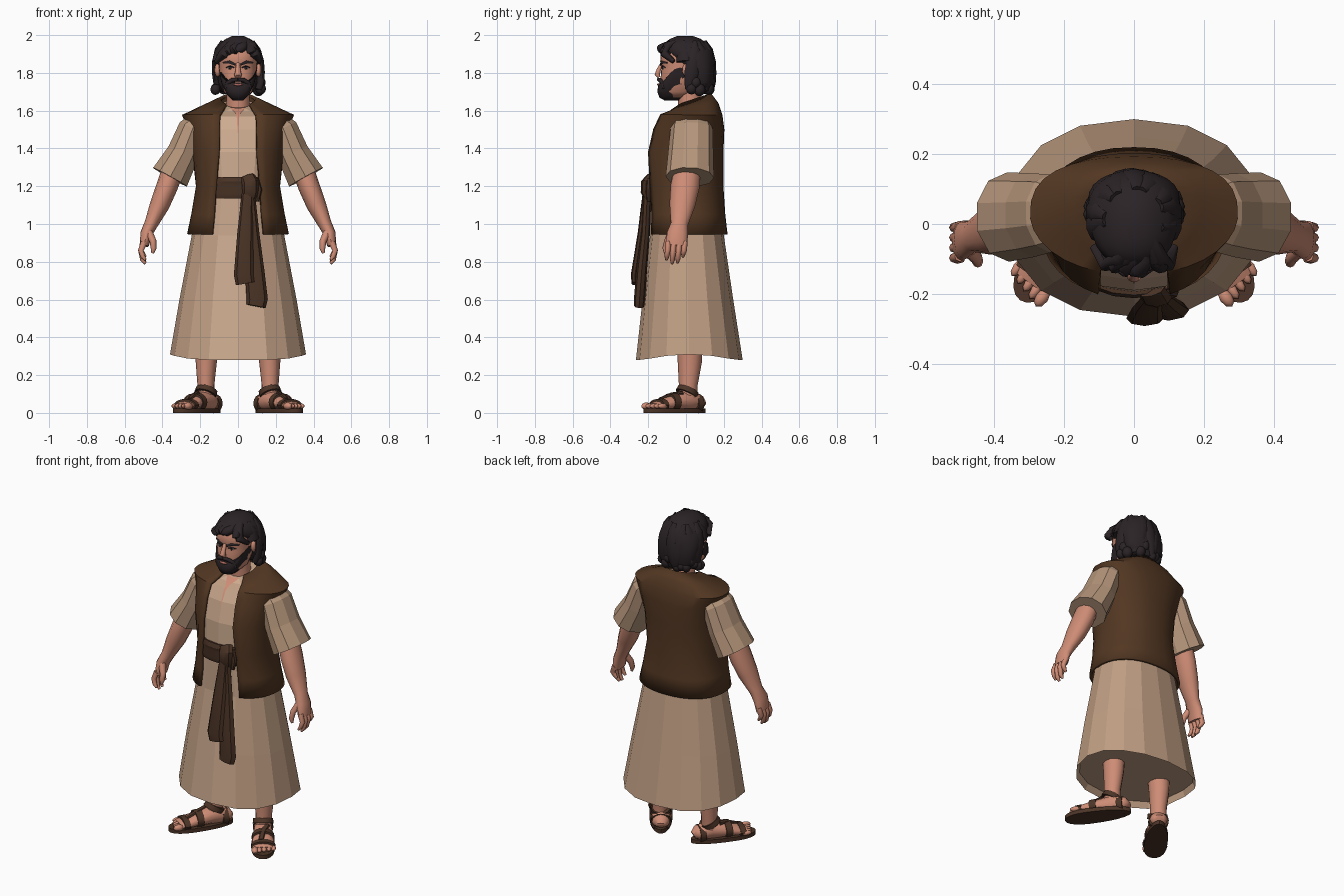
import bpy, bmesh, math, random
from mathutils import Vector, Matrix

random.seed(4)


def material(name, rgb):
    m = bpy.data.materials.new(name)
    m.diffuse_color = (*rgb, 1)
    return m


SKIN = material("skin", (0.62, 0.265, 0.18))
LINEN = material("linen", (0.53, 0.345, 0.228))
LIGHT = material("light_linen", (0.61, 0.405, 0.275))
SLEEVE = material("sleeve_linen", (0.46, 0.30, 0.195))
VEST = material("vest_brown", (0.085, 0.038, 0.016))
SASH = material("sash_brown", (0.066, 0.032, 0.018))
LEATHER = material("leather", (0.072, 0.034, 0.02))
HAIR = material("hair_black", (0.024, 0.017, 0.019))
WHITE = material("eye_white", (0.65, 0.58, 0.52))
LIP = material("lip", (0.42, 0.14, 0.11))


def finish(name, bm, mat, angle=40, mirror=False, xf=None):
    bmesh.ops.recalc_face_normals(bm, faces=bm.faces)
    if xf:
        bm.transform(xf)
    me = bpy.data.meshes.new(name)
    bm.to_mesh(me)
    bm.free()
    me.materials.append(mat)
    if angle:
        for p in me.polygons:
            p.use_smooth = True
        me.set_sharp_from_angle(angle=math.radians(angle))
    ob = bpy.data.objects.new(name, me)
    bpy.context.collection.objects.link(ob)
    if mirror:
        ob.modifiers.new("mirror", 'MIRROR').use_mirror_merge = False
    return ob


def skin_rings(bm, rings, closed=True):
    vs = [[bm.verts.new(p) for p in r] for r in rings]
    n = len(vs[0])
    for a, b in zip(vs, vs[1:]):
        for i in range(n if closed else n - 1):
            j = (i + 1) % n
            bm.faces.new((a[i], a[j], b[j], b[i]))
    if closed:
        bm.faces.new(vs[0])
        bm.faces.new(vs[-1])


def oval(ring, t, q=0.9, front=None, back=None):
    """Point on a level oval: (z, half width, front y, back y, side lift)."""
    z, rx, yf, yb = ring[:4]
    s, c = math.sin(t), math.cos(t)
    qy = (front if c > 0 else back) or q
    lift = ring[4] if len(ring) > 4 else 0
    return Vector((rx * math.copysign(abs(s) ** q, s),
                   (yf + yb) / 2 - (yb - yf) / 2 * math.copysign(abs(c) ** qy, c),
                   z + lift * s ** 4))


def torso_oval(ring, t, q=0.88):
    """Boxier back at the shoulders, and a neckline that dips in front."""
    upper = 1.45 < ring[0]
    p = oval(ring, t, q, 1.1 if upper else None, 0.72 if upper else None)
    p.z += 0.35 * (p.y - 0.1) * min(1, max(0, (ring[0] - 1.575) / 0.1))
    return p


def loft(name, rings, mat, n=16, angle=40, shape=oval):
    bm = bmesh.new()
    skin_rings(bm, [[shape(r, 2 * math.pi * i / n) for i in range(n)] for r in rings])
    return finish(name, bm, mat, angle)


def tube(name, secs, mat, n=10, angle=40, mirror=False, ref=(0, 1, 0), xf=None):
    """Sections: (x, y, z, radius along ref, radius across)."""
    bm = bmesh.new()
    pts = [Vector(s[:3]) for s in secs]
    rings = []
    for i, s in enumerate(secs):
        t = (pts[min(i + 1, len(pts) - 1)] - pts[max(i - 1, 0)]).normalized()
        u = Vector(ref)
        u = (u - u.dot(t) * t).normalized()
        v = t.cross(u)
        rings.append([pts[i] + u * s[3] * math.cos(a) + v * s[4] * math.sin(a)
                      for a in (2 * math.pi * k / n for k in range(n))])
    skin_rings(bm, rings)
    return finish(name, bm, mat, angle, mirror, xf)


def blob(name, loc, size, mat, mirror=False, xf=None, seg=12):
    bm = bmesh.new()
    bmesh.ops.create_uvsphere(bm, u_segments=seg, v_segments=8, radius=1)
    bm.transform(Matrix.Translation(loc) @ Matrix.Diagonal((*size, 1)))
    return finish(name, bm, mat, 60, mirror, xf)


# Long robe, with a recessed underside and a lighter front panel
ROBE = [(0.315, 0.345, -0.245, 0.285, 0.03), (0.28, 0.36, -0.265, 0.30, 0.03),
        (0.60, 0.31, -0.23, 0.25), (0.94, 0.245, -0.19, 0.20), (1.20, 0.195, -0.195, 0.165),
        (1.38, 0.215, -0.19, 0.17), (1.50, 0.235, -0.16, 0.175), (1.57, 0.25, -0.12, 0.165),
        (1.62, 0.17, -0.08, 0.14), (1.655, 0.08, -0.05, 0.105)]
robe = loft("robe", ROBE, LINEN, 16, 0, torso_oval)
robe.data.materials.append(LIGHT)
for p in robe.data.polygons:
    if p.normal.y < -0.5 and abs(p.center.x) < 0.16:
        p.material_index = 1


def robe_front(z, x):
    for a, b in zip(ROBE[1:], ROBE[2:]):
        if a[0] <= z <= b[0]:
            f = (z - a[0]) / (b[0] - a[0])
            r = (z, *(a[k] + f * (b[k] - a[k]) for k in (1, 2, 3)))
            p = torso_oval(r, math.copysign(math.asin((abs(x) / r[1]) ** (1 / 0.88)), x))
            return p + Vector((0, -0.005, 0.002))


# Neck and the narrow collar slit
bm = bmesh.new()
skin_rings(bm, [[robe_front(z, x) for x in (-w, 0, w)]
                for z, w in ((1.48, 0.002), (1.56, 0.006), (1.60, 0.013), (1.625, 0.024), (1.654, 0.042))],
           closed=False)
finish("collar_opening", bm, SKIN)
tube("neck", [(0, 0.03, 1.57, 0.07, 0.07), (0, 0.02, 1.64, 0.062, 0.062), (0, 0.01, 1.74, 0.06, 0.06)], SKIN, 12)

# Open vest: last value is the half width of the front opening
VEST_RINGS = [(0.945, 0.262, -0.20, 0.212, 0, 0.135), (1.05, 0.24, -0.197, 0.20, 0, 0.125),
              (1.20, 0.215, -0.207, 0.19, 0, 0.115), (1.38, 0.235, -0.207, 0.19, 0, 0.10),
              (1.50, 0.256, -0.178, 0.195, 0, 0.098), (1.575, 0.29, -0.138, 0.185, 0, 0.095),
              (1.625, 0.19, -0.094, 0.165, 0, 0.083), (1.675, 0.088, -0.055, 0.128, 0, 0.062)]
bm = bmesh.new()
rings = []
for r in VEST_RINGS:
    a0 = math.asin((r[5] / r[1]) ** (1 / 0.88))
    rings.append([torso_oval(r, a0 + (2 * math.pi - 2 * a0) * i / 28) for i in range(29)])
skin_rings(bm, rings, closed=False)
vest = finish("vest", bm, VEST, 35)
solid = vest.modifiers.new("thickness", 'SOLIDIFY')
solid.thickness, solid.offset = 0.016, 0

# Sash band, knot and hanging tails
loft("sash_band", [(1.135, 0.20, -0.203, 0.165), (1.16, 0.20, -0.212, 0.165),
                   (1.20, 0.20, -0.205, 0.165), (1.225, 0.20, -0.212, 0.165),
                   (1.25, 0.20, -0.203, 0.165)], SASH, 24, 30)
tube("sash_knot", [(0.05, -0.19, 1.25, 0.04, 0.02), (0.065, -0.212, 1.22, 0.045, 0.026),
                   (0.065, -0.214, 1.17, 0.042, 0.026), (0.06, -0.20, 1.13, 0.034, 0.018)],
     SASH, 8, 35, ref=(1, 0, 0))
tube("sash_knot_loop", [(0.09, -0.19, 1.235, 0.02, 0.018), (0.108, -0.195, 1.18, 0.02, 0.018),
                        (0.098, -0.195, 1.12, 0.014, 0.012)], SASH, 8, 35, ref=(1, 0, 0))
tube("sash_long_tail", [(0.055, -0.205, 1.16, 0.035, 0.022), (0.068, -0.215, 0.95, 0.045, 0.024),
                        (0.088, -0.235, 0.75, 0.052, 0.028), (0.102, -0.246, 0.60, 0.056, 0.03),
                        (0.095, -0.248, 0.565, 0.052, 0.028)], SASH, 8, 30, ref=(1, 0, 0))
tube("sash_short_tail", [(0.05, -0.212, 1.16, 0.03, 0.018), (0.038, -0.238, 0.95, 0.042, 0.018),
                         (0.03, -0.27, 0.73, 0.052, 0.022), (0.038, -0.268, 0.685, 0.05, 0.02)],
     SASH, 8, 30, ref=(1, 0, 0))

# Sleeves, arms and hands
tube("sleeve", [(0.20, 0.03, 1.56, 0.09, 0.05), (0.24, 0.03, 1.505, 0.112, 0.08),
                (0.29, 0.025, 1.375, 0.12, 0.09), (0.36, 0.02, 1.248, 0.128, 0.107)], SLEEVE, 10, 0, True)
tube("arm", [(0.34, 0.01, 1.30, 0.07, 0.058), (0.375, -0.005, 1.20, 0.077, 0.057),
             (0.415, -0.02, 1.10, 0.068, 0.052), (0.46, -0.035, 1.0, 0.046, 0.036),
             (0.485, -0.045, 0.95, 0.056, 0.032), (0.497, -0.05, 0.885, 0.056, 0.024)], SKIN, 12, 50, True)
for i, tip in enumerate((0.81, 0.79, 0.795, 0.825)):
    y = -0.093 + 0.029 * i
    tube("finger", [(0.497, y, 0.905, 0.015, 0.017), (0.514, y - 0.004, 0.86, 0.0145, 0.015),
                    (0.505, y - 0.008, tip + 0.02, 0.013, 0.013), (0.49, y - 0.01, tip, 0.007, 0.007)],
         SKIN, 8, 60, True)
tube("thumb", [(0.475, -0.07, 0.96, 0.024, 0.022), (0.45, -0.098, 0.91, 0.018, 0.018),
               (0.447, -0.11, 0.87, 0.015, 0.015), (0.452, -0.11, 0.845, 0.007, 0.007)], SKIN, 8, 60, True)

# Legs
tube("leg", [(0.165, 0.02, 0.40, 0.07, 0.065), (0.168, 0.02, 0.27, 0.064, 0.056),
             (0.17, 0.012, 0.15, 0.05, 0.045), (0.17, 0.01, 0.06, 0.05, 0.045)], SKIN, 12, 50, True)

# Feet and sandals, built facing forward then turned outward
FOOT = (Matrix.Translation((0.17, 0.005, 0)) @ Matrix.Rotation(math.radians(35), 4, 'Z')
        @ Matrix.Diagonal((1.18, 1.12, 1, 1)))
X = (1, 0, 0)
tube("foot", [(0, 0.09, 0.045, 0.025, 0.02), (0, 0.07, 0.055, 0.042, 0.04), (0, 0, 0.065, 0.044, 0.058),
              (0, -0.08, 0.056, 0.05, 0.042), (0, -0.16, 0.042, 0.055, 0.026),
              (0, -0.19, 0.036, 0.05, 0.016)], SKIN, 12, 60, True, X, FOOT)
for i in range(5):
    r = 0.019 if i == 0 else 0.014
    blob("toe", (-0.04 + 0.0225 * i, -0.205 + 0.007 * i, 0.036), (r * 0.85, 0.028, r), SKIN, True, FOOT, 8)
bm = bmesh.new()
outline = []
for k in range(24):
    a = 2 * math.pi * k / 24
    c = math.cos(a)
    outline.append((math.sin(a) * (0.055 + 0.011 * c), -0.07 - 0.173 * math.copysign(abs(c) ** 0.8, c)))
skin_rings(bm, [[(x, y, z) for x, y in outline] for z in (0, 0.024)])
finish("sandal_sole", bm, LEATHER, 40, True, FOOT)
for y0, y1, z, rx, rz in ((-0.175, -0.145, 0.041, 0.059, 0.032), (-0.105, -0.07, 0.056, 0.055, 0.047),
                          (0.035, 0.065, 0.05, 0.049, 0.048)):
    tube("sandal_strap", [(0, y0, z, rx, rz), (0, y1, z, rx, rz + 0.004)], LEATHER, 16, 40, True, X, FOOT)
tube("ankle_strap", [(0, -0.005, 0.1, 0.05, 0.055), (0, 0.01, 0.125, 0.048, 0.053)], LEATHER, 16, 40, True, X, FOOT)
tube("cross_strap", [(0.02, -0.04, 0.105, 0.014, 0.012), (0, -0.09, 0.098, 0.014, 0.01),
                     (-0.01, -0.15, 0.073, 0.012, 0.008)], LEATHER, 8, 40, True, X, FOOT)

# Head and face
loft("head", [(1.67, 0.045, -0.115, 0.02), (1.70, 0.075, -0.13, 0.05), (1.76, 0.09, -0.135, 0.08),
              (1.81, 0.099, -0.132, 0.09), (1.835, 0.10, -0.128, 0.09), (1.86, 0.102, -0.137, 0.10),
              (1.90, 0.102, -0.133, 0.10), (1.95, 0.085, -0.11, 0.08)], SKIN, 24, 60)
tube("nose", [(0, -0.125, 1.855, 0.011, 0.008), (0, -0.145, 1.815, 0.013, 0.012),
              (0, -0.152, 1.79, 0.020, 0.015), (0, -0.142, 1.777, 0.016, 0.008)], SKIN, 10, 60, ref=X)
blob("ear", (0.108, 0.004, 1.815), (0.016, 0.024, 0.036), SKIN, True)
blob("eye", (0.04, -0.117, 1.825), (0.015, 0.006, 0.006), WHITE, True)
blob("pupil", (0.039, -0.1215, 1.825), (0.008, 0.004, 0.008), HAIR, True)
tube("upper_lash", [(0.02, -0.126, 1.828, 0.004, 0.003), (0.04, -0.123, 1.836, 0.006, 0.004),
                    (0.062, -0.106, 1.828, 0.004, 0.003)], HAIR, 6, 60, True)
tube("eyebrow", [(0.014, -0.135, 1.844, 0.006, 0.007), (0.045, -0.127, 1.857, 0.007, 0.009),
                 (0.077, -0.098, 1.853, 0.007, 0.005)], HAIR, 6, 60, True)

# Beard along the jaw with thin sideburns, moustache and mouth
loft("beard", [(1.655, 0.03, -0.115, -0.02), (1.668, 0.06, -0.14, 0.01, 0.02), (1.70, 0.087, -0.152, 0.045, 0.045),
               (1.733, 0.097, -0.147, 0.065, 0.06), (1.748, 0.102, -0.138, 0.075, 0.08)], HAIR, 28, 50)
tube("moustache", [(0, -0.146, 1.765, 0.008, 0.009), (0.028, -0.14, 1.763, 0.011, 0.012),
                   (0.055, -0.122, 1.745, 0.01, 0.012), (0.066, -0.117, 1.715, 0.008, 0.008)], HAIR, 8, 60, True)
blob("lips", (0, -0.145, 1.738), (0.026, 0.008, 0.007), LIP)

# Hair mass, rounded at the crown
loft("hair", [(1.70, 0.09, 0.03, 0.13), (1.75, 0.125, 0.01, 0.15), (1.83, 0.132, -0.02, 0.152),
              (1.875, 0.133, -0.08, 0.15), (1.92, 0.122, -0.125, 0.14), (1.955, 0.098, -0.118, 0.113),
              (1.98, 0.064, -0.085, 0.078), (1.996, 0.03, -0.045, 0.035)], HAIR, 24, 60)
# Broad swept locks over the back and sides
for k in range(9):
    a = math.radians(-104 + 26 * k)
    secs = []
    for j, (z, r, w) in enumerate(((1.96, 0.075, 0.016), (1.92, 0.105, 0.034), (1.86, 0.12, 0.042),
                                   (1.80, 0.123, 0.042), (1.745, 0.12, 0.032), (1.71, 0.11, 0.016))):
        b = a + 0.09 * (j - 2) * (1 if k % 2 else -0.6)
        secs.append((math.sin(b) * r, 0.018 + math.cos(b) * r, z, 0.02, w))
        if abs(k - 4) == 4 and j == 2:
            break
    tube("hair_lock", secs, HAIR, 8, 70, ref=(math.sin(a), math.cos(a), 0))
# Curls at the nape and beside the ears
for k in range(15):
    a = math.radians(-91 + 13 * k)
    r = random.uniform(0.024, 0.032)
    blob("hair_curl", (0.12 * math.sin(a), 0.03 + 0.098 * math.cos(a), random.uniform(1.705, 1.77)),
         (r, r, r * 1.1), HAIR, seg=8)
# Fringe swept away from a side parting
for x0, x1, x2, z2 in ((0.03, -0.04, -0.115, 1.86), (0.03, -0.02, -0.085, 1.895), (0.03, 0.0, -0.05, 1.905),
                       (0.03, 0.03, -0.01, 1.92), (0.035, 0.06, 0.085, 1.895), (0.04, 0.07, 0.115, 1.86)):
    tube("fringe", [(x0, -0.03, 1.972, 0.02, 0.014), (x1, -0.1, 1.942, 0.03, 0.024),
                    ((x1 + x2) / 2, -0.137 + abs(x2) * 0.2, (1.938 + z2) / 2, 0.028, 0.022),
                    (x2, -0.145 + abs(x2) * 0.7, z2, 0.012, 0.012)], HAIR, 8, 60, ref=X)
